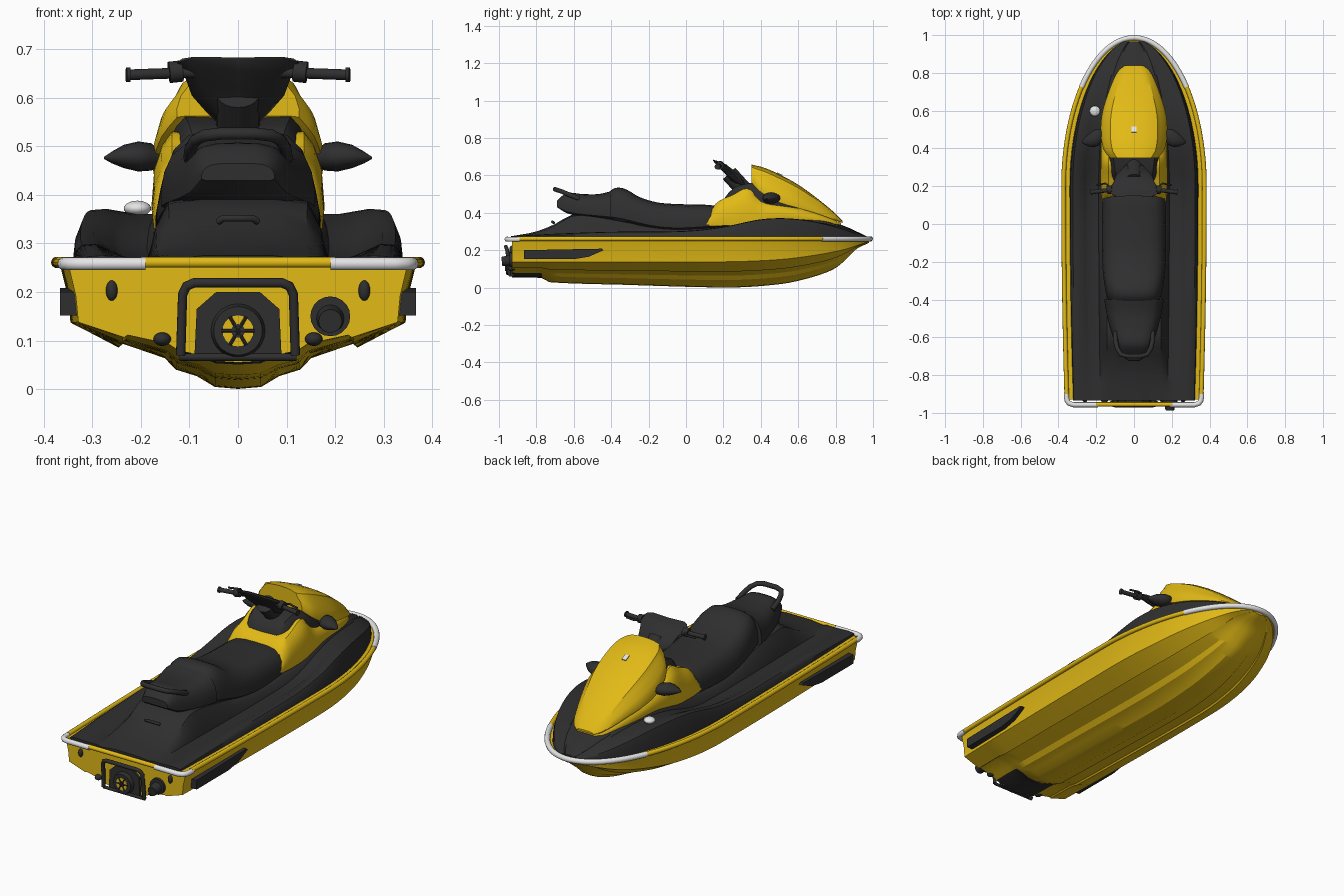
import bpy, bmesh, math
from mathutils import Vector

if "Cube" in bpy.data.objects:
    bpy.data.objects.remove(bpy.data.objects["Cube"])


def material(name, rgb):
    m = bpy.data.materials.new(name)
    m.diffuse_color = (*rgb, 1)
    m.use_nodes = True
    m.node_tree.nodes["Principled BSDF"].inputs["Base Color"].default_value = m.diffuse_color
    return m


YELLOW = material("yellow paint", (0.76, 0.49, 0.008))
BLACK = material("black plastic", (0.028, 0.028, 0.029))
WHITE = material("white rubber", (0.78, 0.78, 0.78))


def curve_at(keys, t):
    """Smooth interpolation through (position, value) keys."""
    if t <= keys[0][0]:
        return keys[0][1]
    if t >= keys[-1][0]:
        return keys[-1][1]
    i = max(j for j in range(len(keys) - 1) if keys[j][0] <= t)
    slope = lambda a, b: (keys[b][1] - keys[a][1]) / (keys[b][0] - keys[a][0])
    n = len(keys) - 1
    d = keys[i + 1][0] - keys[i][0]
    u = (t - keys[i][0]) / d
    m0, m1 = slope(max(i - 1, 0), i + 1) * d, slope(i, min(i + 2, n)) * d
    return ((2*u**3 - 3*u*u + 1) * keys[i][1] + (u**3 - 2*u*u + u) * m0
            + (3*u*u - 2*u**3) * keys[i + 1][1] + (u**3 - u*u) * m1)


def finish(ob, name, mats, angle=35):
    ob.name = name
    ob.data.materials.clear()
    for m in mats:
        ob.data.materials.append(m)
    bpy.ops.object.select_all(action='DESELECT')
    ob.select_set(True)
    bpy.context.view_layer.objects.active = ob
    bpy.ops.object.shade_smooth_by_angle(angle=math.radians(angle))
    return ob


def loft(name, rings, *mats, angle=35):
    """Skin closed rings of equal length and cap both ends."""
    bm = bmesh.new()
    rows = [[bm.verts.new(p) for p in r] for r in rings]
    n = len(rows[0])
    for a, b in zip(rows, rows[1:]):
        for i in range(n):
            bm.faces.new((a[i], a[(i + 1) % n], b[(i + 1) % n], b[i]))
    bm.faces.new(rows[0])
    bm.faces.new(rows[-1])
    bmesh.ops.recalc_face_normals(bm, faces=bm.faces)
    me = bpy.data.meshes.new(name)
    bm.to_mesh(me)
    bm.free()
    ob = bpy.data.objects.new(name, me)
    bpy.context.collection.objects.link(ob)
    return finish(ob, name, mats, angle)


def mirrored(y, half):
    """Half section (x, z) from one side to the centre line, made whole."""
    return [(x, y, z) for x, z in half] + [(-x, y, z) for x, z in reversed(half) if x > 1e-6]


def span(a, b, n):
    return [a + (b - a) * i / n for i in range(n + 1)]


def tube(name, pts, r, mat):
    cu = bpy.data.curves.new(name, 'CURVE')
    cu.dimensions = '3D'
    cu.bevel_depth, cu.bevel_resolution, cu.use_fill_caps = r, 3, True
    sp = cu.splines.new('POLY')
    sp.points.add(len(pts) - 1)
    for p, q in zip(sp.points, pts):
        p.co = (*q, 1)
    ob = bpy.data.objects.new(name, cu)
    bpy.context.collection.objects.link(ob)
    bpy.ops.object.select_all(action='DESELECT')
    ob.select_set(True)
    bpy.context.view_layer.objects.active = ob
    bpy.ops.object.convert(target='MESH')
    return finish(bpy.context.object, name, [mat], 50)


def rod(name, a, b, r, mat, r2=None, sides=20):
    a, b = Vector(a), Vector(b)
    bpy.ops.mesh.primitive_cone_add(vertices=sides, radius1=r, radius2=r if r2 is None else r2,
                                    depth=(b - a).length, location=(a + b) / 2,
                                    rotation=(b - a).to_track_quat('Z', 'Y').to_euler())
    return finish(bpy.context.object, name, [mat])


def ball(name, loc, scale, mat):
    bpy.ops.mesh.primitive_uv_sphere_add(segments=24, ring_count=14, radius=1, location=loc)
    bpy.context.object.scale = scale
    return finish(bpy.context.object, name, [mat], 60)


def beam(y):
    """Half width of the boat at the rail."""
    if y > 0.2:
        return 0.373 * math.sqrt(max(0, 1 - ((y - 0.2) / 0.788) ** 2))
    return 0.373 - 0.018 * ((0.2 - y) / 1.15) ** 2


# Hull: keel, strakes, chine and topsides
keel = [(-.93, .055), (-.765, .05), (-.745, .03), (-.3, .014), (.1, .002), (.3, .002), (.5, .018),
        (.6, .036), (.72, .07), (.8, .105), (.86, .155), (.91, .205), (.98, .24)]
chine = [(-.93, .138), (.2, .138), (.5, .15), (.7, .175), (.85, .205), (.98, .247)]
hull_shape = [(.955, .45, 1), (.94, 0, 1), (.67, 0, .62), (.65, 0, .68), (.41, 0, .46), (.35, 0, .29),
              (.23, 0, .19), (.13, 0, .03), (0, 0, 0)]
rings = []
for y in span(-.93, .75, 42) + span(.765, .978, 14):
    w, k, c = beam(y) - .006, curve_at(keel, y), curve_at(chine, y)
    half = [(w - .03, .262), (w, .258)]
    half += [(w * fx, k + (c - k) * fz + (.258 - c) * up) for fx, up, fz in hull_shape]
    rings.append(mirrored(y, half))
hull = loft("hull", rings, YELLOW, BLACK, angle=25)
for p in hull.data.polygons:   # dark ride plate under the stern
    if p.center.y < -.75 and abs(p.center.x) < .125 and p.normal.z < -.3:
        p.material_index = 1

# Deck with raised gunwales, footwells and a centre hump
gunwale = [(-.93, .275), (-.7, .288), (-.4, .298), (0, .303), (.2, .325), (.4, .365), (.55, .37),
           (.7, .35), (.85, .31), (.97, .268)]
floor = [(-.93, .272), (-.7, .272), (0, .272), (.2, .285), (.4, .34), (.55, .36), (.7, .35),
         (.85, .318), (.97, .27)]
hump = [(-.93, .275), (-.8, .30), (-.7, .34), (-.6, .392), (-.45, .38), (-.25, .345), (0, .325),
        (.2, .34), (.5, .40), (.7, .375), (.85, .328), (.97, .272)]
rings = []
for y in span(-.935, .75, 36) + span(.77, .966, 12):
    e = max(beam(y) - .032, .03)
    g, f, h = (curve_at(t, y) for t in (gunwale, floor, hump))
    rings.append(mirrored(y, [(e * .5, .255), (e, .255), (e * .985, .26 + .65 * (g - .26)), (e * .95, g - .002),
                              (e * .87, g), (e * .76, f + .4 * (g - f)), (e * .7, f), (e * .55, f),
                              (e * .51, f + .5 * (h - f)), (e * .43, h - .008), (e * .22, h), (0, h)]))
loft("deck", rings, BLACK, angle=40)

# Rub rail with white bow and stern corner bumpers
RZ = .261
for s in (-1, 1):
    tube("side_rail", [(s * beam(y), y, RZ) for y in span(-.9, .79, 40)], .012, YELLOW)
    tube("stern_bumper", [(s * x, y, RZ - .003) for x, y in
                          [(.19, -.957), (.32, -.957), (.343, -.95), (.354, -.936), (.358, -.915), (.358, -.89)]],
         .0135, WHITE)
arc = [math.radians(a) for a in span(42, 138, 40)]
tube("bow_bumper", [(.373 * math.cos(a), .2 + .786 * math.sin(a), RZ) for a in arc], .014, WHITE)
tube("stern_rail", [(-.2, -.955, RZ), (.2, -.955, RZ)], .0115, YELLOW)


def body(name, mat, a, b, n, width, low, top, shape, angle=40):
    """Loft a part from width, lower edge and top line tables along the length."""
    rings = []
    for y in span(a, b, n):
        w, z0, z1 = (curve_at(t, y) for t in (width, low, top))
        rings.append(mirrored(y, [(w * fx, z0 + (z1 - z0) * fz) for fx, fz in shape]))
    return loft(name, rings, mat, angle=angle)


# Seats
cushion = [(.9, 0), (1, .08), (1, .3), (.96, .55), (.86, .78), (.68, .93), (.4, .99), (0, 1)]
seat_low = [(-.69, .43), (-.63, .395), (-.4, .365), (-.1, .31), (.23, .325)]
body("front_seat", BLACK, -.425, .235, 30,
     [(-.43, .125), (-.36, .15), (-.2, .168), (.1, .168), (.2, .16), (.235, .14)], seat_low,
     [(-.425, .49), (-.4, .522), (-.365, .535), (-.32, .525), (-.25, .485), (-.15, .455), (0, .445), (.14, .44),
      (.2, .42), (.235, .38)], cushion)
body("rear_seat", BLACK, -.69, -.40, 16,
     [(-.69, .075), (-.62, .105), (-.5, .14), (-.4, .158)], seat_low,
     [(-.69, .465), (-.64, .505), (-.55, .50), (-.47, .50), (-.4, .515)], cushion)
tube("grab_handle", [(.1, -.57, .475), (.098, -.62, .495), (.088, -.66, .512), (.07, -.69, .522), (.035, -.7, .526),
                     (-.035, -.7, .526), (-.07, -.69, .522), (-.088, -.66, .512), (-.098, -.62, .495),
                     (-.1, -.57, .475)], .0125, BLACK)
tube("rear_deck_handle", [(-.04, -.705, .345), (-.03, -.715, .352), (.03, -.715, .352), (.04, -.705, .345)],
     .007, BLACK)

# Yellow cowl, dark console and the hood above
panel = [(1, 0), (1.02, .25), (.99, .6), (.9, .85), (.78, 1), (.5, .99), (0, .97)]
body("lower_cowl", YELLOW, .11, .83, 30,
     [(.11, .165), (.2, .174), (.45, .17), (.6, .155), (.72, .125), (.8, .085), (.83, .05)],
     [(.11, .33), (.3, .335), (.5, .37), (.7, .35), (.83, .32)],
     [(.11, .365), (.16, .45), (.25, .495), (.33, .53), (.4, .47), (.5, .445), (.7, .40), (.83, .345)], panel)
body("console", BLACK, .2, .6, 14, [(.2, .1), (.26, .125), (.45, .145), (.6, .12)], [(.2, .4), (.6, .4)],
     [(.2, .47), (.25, .53), (.35, .56), (.45, .57), (.6, .49)], panel)
dome = [(.88, .02), (1, 0), (1.01, .16), (.94, .45), (.8, .68), (.72, .86), (.5, .95), (.25, .99), (0, 1)]
body("hood", YELLOW, .35, .838, 26,
     [(.35, .125), (.39, .158), (.48, .174), (.58, .168), (.68, .14), (.77, .105), (.82, .075), (.838, .05)],
     [(.35, .56), (.4, .51), (.5, .455), (.6, .425), (.7, .395), (.838, .345)],
     [(.35, .658), (.42, .64), (.5, .605), (.6, .55), (.7, .478), (.8, .395), (.838, .355)], dome, angle=30)
bpy.ops.mesh.primitive_cube_add(size=1, location=(0, .5, .606), rotation=(-.43, 0, 0))
bpy.context.object.scale = (.024, .032, .008)
finish(bpy.context.object, "hood_badge_plate", [WHITE])
ball("deck_cap", (-.207, .598, .372), (.028, .028, .016), WHITE)

# Handlebar with pad, grips and levers
rings = []
for z, y, w, d in [(.54, .285, .03, .03), (.575, .27, .065, .042), (.61, .24, .095, .048), (.645, .205, .108, .045),
                   (.668, .18, .125, .036), (.678, .165, .115, .02)]:
    rings.append([(w * fx, y + d * fy, z - .3 * d * fy) for fx, fy in
                  [(1, -.4), (.8, -1), (0, -.8), (-.8, -1), (-1, -.4), (-1, .4), (-.7, 1), (.7, 1), (1, .4)]])
loft("handlebar_pad", rings, BLACK, angle=50)
rod("steering_column", (0, .33, .5), (0, .23, .61), .045, BLACK)
for s in (-1, 1):
    rod("grip", (s * .09, .185, .652), (s * .228, .168, .647), .011, BLACK)
    rod("grip_end", (s * .222, .169, .647), (s * .23, .168, .647), .015, BLACK)
    rod("switch_housing", (s * .115, .183, .655), (s * .142, .18, .652), .022, BLACK)
    tube("lever", [(s * .13, .195, .655), (s * .15, .215, .654), (s * .2, .205, .651)], .005, BLACK)

# Mirrors: pods drawn out to a point
for s in (-1, 1):
    rings = []
    for x, r, z in [(.13, .014, .475), (.165, .018, .476), (.178, .028, .478), (.205, .031, .479), (.235, .024, .479),
                    (.26, .012, .477), (.276, .002, .476)]:
        rings.append([(s * x, .465 - .3 * (x - .17) + 1.5 * r * math.cos(a), z + r * math.sin(a))
                      for a in span(0, math.tau * 15 / 16, 15)])
    loft("mirror", rings, BLACK, angle=50)

# Side sponsons
fin = [(-.865, .152), (-.6, .152), (-.52, .165), (-.44, .2), (-.45, .208), (-.865, .2)]
for s in (-1, 1):
    loft("side_sponson", [[(s * x, y, z) for y, z in fin] for x in (.325, .366)], BLACK)

# Stern: pump surround, nozzle, step frame, exhaust and plugs
octagon = [(.045, .2), (.085, .165), (.09, .06), (-.09, .06), (-.085, .165), (-.045, .2)]
loft("pump_surround", [[(x, y, z) for x, z in octagon] for y in (-.92, -.942)], BLACK)
rod("nozzle", (0, -.92, .12), (0, -.962, .12), .062, BLACK, .05, 28)
rod("nozzle_throat", (0, -.93, .12), (0, -.965, .12), .032, YELLOW)
rod("nozzle_hub", (0, -.93, .12), (0, -.967, .12), .014, BLACK)
for i in range(6):
    a = i * math.pi / 3
    rod("nozzle_vane", (0, -.965, .12), (.034 * math.cos(a), -.965, .12 + .034 * math.sin(a)), .0035, BLACK, sides=8)
tube("step_frame", [(.118, -.945, .07), (.114, -.955, .195), (.106, -.96, .212), (.09, -.963, .219),
                    (-.09, -.963, .219), (-.106, -.96, .212), (-.114, -.955, .195), (-.118, -.945, .07)], .01, BLACK)
tube("step_bar", [(-.12, -.942, .066), (.12, -.942, .066)], .008, BLACK)
rod("exhaust_flange", (.19, -.92, .15), (.19, -.945, .15), .041, BLACK)
rod("exhaust_pipe", (.19, -.94, .145), (.19, -.985, .14), .029, BLACK, .024)
for s in (-1, 1):
    ball("stern_eye", (s * .26, -.932, .203), (.012, .012, .021), BLACK)
    ball("drain_plug", (s * .156, -.932, .103), (.018, .02, .014), BLACK)
